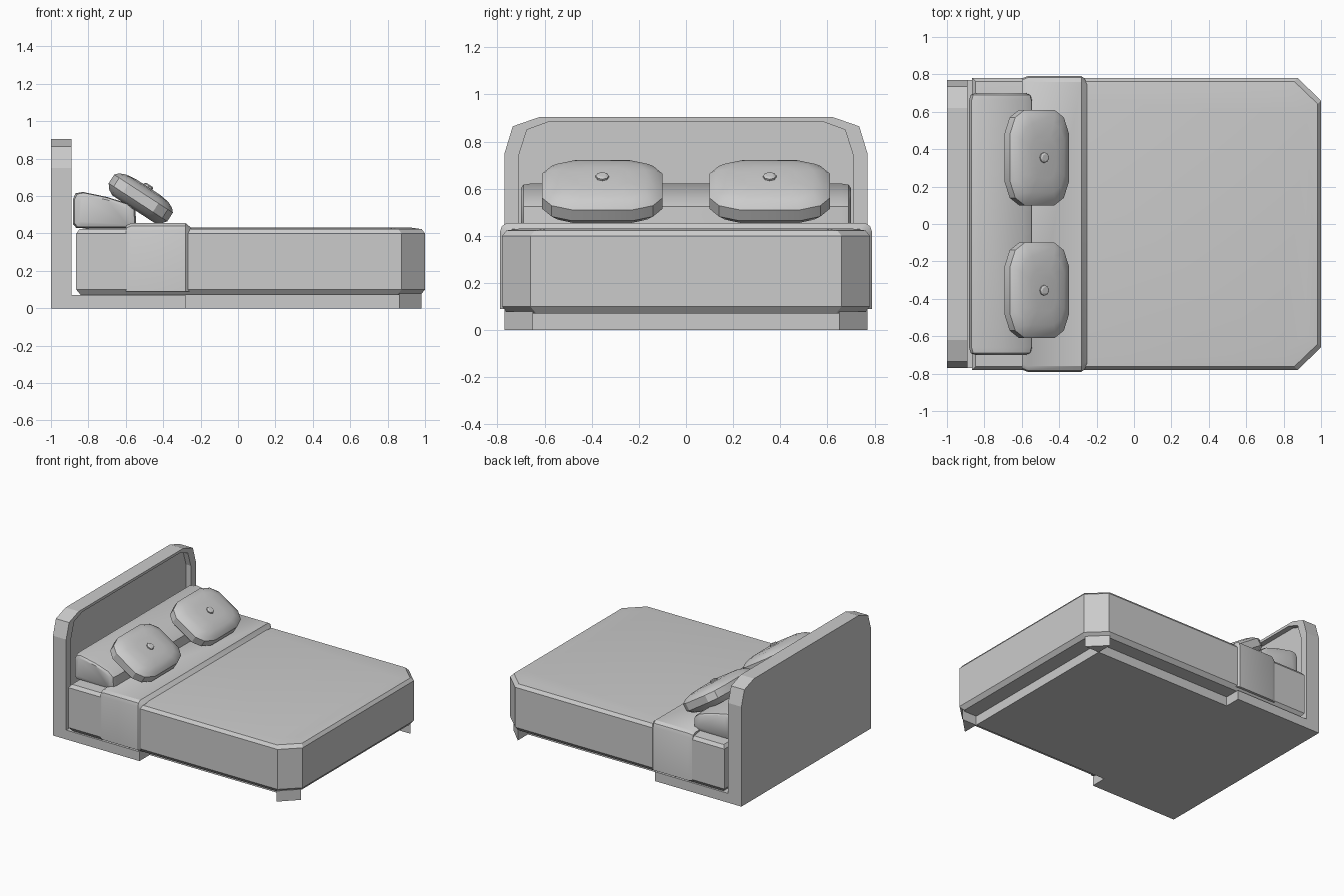
import bpy, bmesh, math
from mathutils import Matrix, Vector

if "Cube" in bpy.data.objects:
    bpy.data.objects.remove(bpy.data.objects["Cube"])


def loft(name, rings, smooth=True, matrix=None):
    """Skin a list of equal-length closed rings and cap both ends."""
    bm = bmesh.new()
    vs = [[bm.verts.new(p) for p in r] for r in rings]
    n = len(rings[0])
    for a, b in zip(vs, vs[1:]):
        for i in range(n):
            j = (i + 1) % n
            bm.faces.new((a[i], a[j], b[j], b[i]))
    bm.faces.new(vs[0][::-1])
    bm.faces.new(vs[-1])
    bmesh.ops.recalc_face_normals(bm, faces=bm.faces[:])
    me = bpy.data.meshes.new(name)
    bm.to_mesh(me)
    bm.free()
    ob = bpy.data.objects.new(name, me)
    bpy.context.collection.objects.link(ob)
    if matrix:
        ob.matrix_world = matrix
    if smooth:
        bpy.ops.object.select_all(action='DESELECT')
        ob.select_set(True)
        bpy.context.view_layer.objects.active = ob
        bpy.ops.object.shade_smooth_by_angle(angle=math.radians(32))
    return ob


def mirrored(half):
    """Close a half profile by mirroring its first coordinate."""
    return half + [(-a, b) for a, b in reversed(half)]


def at_x(profile, x):
    return [(x, a, b) for a, b in profile]


def at_z(profile, z):
    return [(a, b, z) for a, b in profile]


# Headboard with a recessed front panel
outer = mirrored([(-.77, 0), (-.77, .75), (-.735, .865), (-.62, .905)])
inner = mirrored([(-.71, .07), (-.71, .74), (-.675, .85), (-.58, .885)])
loft("headboard", [at_x(outer, -1), at_x(outer, -.89),
                   at_x(inner, -.89), at_x(inner, -.93)], smooth=False)

# Plinth: wide at the head, set back along the sides and the foot
plan = [(-.89, -.77), (-.28, -.77), (-.28, -.65), (.86, -.65)]
plan += [(x, -y) for x, y in reversed(plan)]
loft("plinth", [at_z(plan, 0), at_z(plan, .07)], smooth=False)

# Angled corner feet
for s, side in ((-1, "front"), (1, "back")):
    tri = [(.86, .65 * s), (.86, .77 * s), (.98, .65 * s)]
    loft(side + "_foot", [at_z(tri, 0), at_z(tri, .08)], smooth=False)


# Mattress with cut foot corners and softened edges
def mattress_ring(z, d):
    x0, x1, y = -.865 + d, 1 - d, .78 - d
    return [(x0, -y, z), (x1 - .125, -y, z), (x1, -y + .12, z),
            (x1, y - .12, z), (x1 - .125, y, z), (x0, y, z)]


loft("mattress", [mattress_ring(z, d) for z, d in
                  ((.07, .025), (.1, 0), (.4, 0), (.423, .018), (.432, .08))])


# Folded blanket band across the bed
def band_ring(x, d):
    return at_x(mirrored([(-.79 + d, .09), (-.79 + d, .415 - d),
                          (-.782 + d, .44 - d), (-.76 + d, .455 - d)]), x)


loft("blanket_fold", [band_ring(-.6, .012), band_ring(-.57, 0),
                      band_ring(-.28, 0), band_ring(-.25, .025)])

# Long wedge pillow against the headboard
wedge = [(-.882, .45), (-.865, .43), (-.565, .43), (-.545, .45), (-.548, .525),
         (-.59, .56), (-.7, .595), (-.83, .622), (-.868, .615), (-.882, .585)]


def wedge_ring(y, k):
    return [(-.71 + (x + .71) * k, y, .52 + (z - .52) * k) for x, z in wedge]


loft("long_pillow", [wedge_ring(y, k) for y, k in
                     ((-.70, .8), (-.69, .95), (-.66, 1), (.66, 1), (.69, .95), (.70, .8))])

# Pair of tilted cushions, each with a button
quarter = [(.187, .13), (.155, .215), (.095, .255)]
right = [(u, -v) for u, v in reversed(quarter)] + quarter
outline = mirrored(right)
levels = ((-.066, .72), (-.05, .88), (-.022, 1), (.033, 1), (.053, .9),
          (.068, .72), (.076, .42))
for s, side in ((-1, "front"), (1, "back")):
    m = (Matrix.Translation(Vector((-.523, .355 * s, .585)))
         @ Matrix.Rotation(math.radians(33), 4, 'Y'))
    loft(side + "_cushion", [[(u * k, v * k, w) for u, v in outline]
                             for w, k in levels], matrix=m)
    disc = [(math.cos(i * math.pi / 4), math.sin(i * math.pi / 4)) for i in range(8)]
    loft(side + "_button", [[(a * r, b * r, w) for a, b in disc] for w, r in
                            ((.07, .028), (.084, .028), (.09, .018))], matrix=m)
